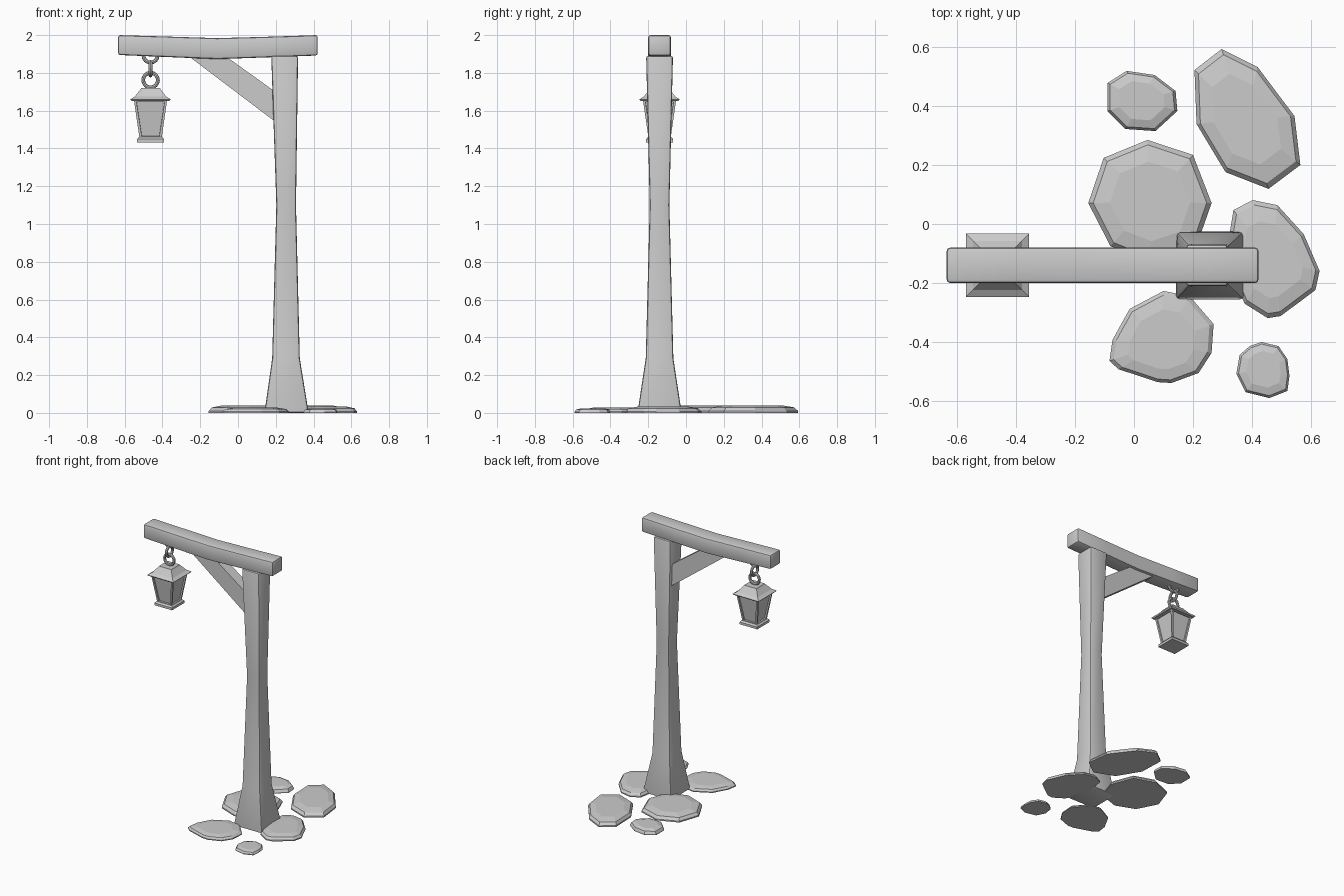
import bpy, bmesh, math
from mathutils import Vector

if "Cube" in bpy.data.objects:
    bpy.data.objects.remove(bpy.data.objects["Cube"])


def loft(name, rings, bevel=0.0, inset=None, smooth=False):
    """Skin a stack of matching closed rings and cap both ends."""
    bm = bmesh.new()
    vs = [[bm.verts.new(p) for p in r] for r in rings]
    n = len(rings[0])
    sides = []
    for a, b in zip(vs, vs[1:]):
        for i in range(n):
            j = (i + 1) % n
            sides.append(bm.faces.new((a[i], a[j], b[j], b[i])))
    bm.faces.new(vs[0][::-1])
    bm.faces.new(vs[-1])
    bmesh.ops.recalc_face_normals(bm, faces=bm.faces)
    if inset:
        # framed panels: flat inset, then a sunken step
        bmesh.ops.inset_individual(bm, faces=sides, thickness=inset[0], depth=0)
        bmesh.ops.inset_individual(bm, faces=sides, thickness=0.001, depth=-inset[1])
    if bevel:
        edges = [e for e in bm.edges if e.calc_face_angle(0) > 0.6]
        bmesh.ops.bevel(bm, geom=edges, offset=bevel, segments=2,
                        profile=0.5, affect='EDGES')
    me = bpy.data.meshes.new(name)
    bm.to_mesh(me)
    bm.free()
    ob = bpy.data.objects.new(name, me)
    bpy.context.collection.objects.link(ob)
    if smooth:
        bpy.ops.object.select_all(action='DESELECT')
        ob.select_set(True)
        bpy.context.view_layer.objects.active = ob
        bpy.ops.object.shade_smooth_by_angle(angle=math.radians(35))
    return ob


def square(cx, cy, h, z):
    return [(cx + sx * h, cy + sy * h, z)
            for sx, sy in ((-1, -1), (1, -1), (1, 1), (-1, 1))]


Y = -0.14      # centre plane of the wooden frame
LX = -0.463    # lantern axis

# Post: flared foot, narrow waist, wider head
post = [(0.257, 0.117, 0.0), (0.254, 0.073, 0.29), (0.255, 0.052, 1.1),
        (0.247, 0.071, 1.89)]
loft("post", [square(x, Y, h, z) for x, h, z in post], bevel=0.012, smooth=True)

# Beam: slightly sagging
beam = [(-0.635, 1.895, 2.0), (-0.4, 1.885, 1.993), (-0.11, 1.873, 1.984),
        (0.15, 1.882, 1.991), (0.422, 1.892, 2.0)]
loft("beam", [[(x, Y - 0.06, lo), (x, Y + 0.06, lo), (x, Y + 0.06, hi), (x, Y - 0.06, hi)]
              for x, lo, hi in beam], bevel=0.012, smooth=True)

# Diagonal brace, ends buried in post and beam
brace = [(-0.29, 1.91), (0.22, 1.524), (0.22, 1.684), (-0.095, 1.91)]
loft("brace", [[(x, Y + s * 0.04, z) for x, z in brace] for s in (-1, 1)])

# Chain links, alternating direction
for i, (z, r) in enumerate(((1.893, 0.038), (1.822, 0.036), (1.762, 0.039))):
    rot = (math.pi / 2, 0, 0) if i % 2 == 0 else (0, math.pi / 2, 0)
    bpy.ops.mesh.primitive_torus_add(location=(LX, Y, z), rotation=rot,
                                     major_radius=r, minor_radius=0.010,
                                     major_segments=16, minor_segments=8)
    bpy.context.object.name = f"chain_link_{i + 1}"
    bpy.ops.object.shade_smooth_by_angle()

# Lantern: flared roof, framed body, base plate
roof = [(0.100, 1.652), (0.107, 1.660), (0.083, 1.675), (0.054, 1.712), (0.050, 1.719)]
loft("lantern_roof", [square(LX, Y, h, z) for h, z in roof])
loft("lantern_body", [square(LX, Y, 0.058, 1.45), square(LX, Y, 0.088, 1.658)],
     inset=(0.018, 0.010))
base = [(0.072, 1.432), (0.072, 1.449), (0.062, 1.460)]
loft("lantern_base", [square(LX, Y, h, z) for h, z in base])

# Paving stones: height, then outline seen from above
stones = {
    "stone_large": (0.040, [(.297, .593), (.419, .532), (.544, .366), (.564, .2),
                            (.456, .119), (.31, .176), (.212, .339), (.205, .522)]),
    "stone_middle": (0.040, [(.046, .285), (.2, .234), (.263, .071), (.21, -.08),
                             (.06, -.13), (-.08, -.075), (-.155, .071), (-.103, .224)]),
    "stone_back_small": (0.034, [(-.025, .519), (.07, .505), (.141, .451), (.147, .383),
                                 (.073, .315), (-.029, .322), (-.09, .383), (-.09, .478)]),
    "stone_right": (0.034, [(.402, .081), (.486, .064), (.575, -.034), (.629, -.159),
                            (.615, -.224), (.497, -.312), (.453, -.319), (.375, -.27),
                            (.31, -.12), (.337, .047)]),
    "stone_front": (0.028, [(.1, -.227), (.188, -.244), (.27, -.339), (.263, -.437),
                            (.219, -.505), (.127, -.539), (.08, -.536), (-.053, -.492),
                            (-.083, -.464), (-.073, -.393), (-.015, -.288)]),
    "stone_front_small": (0.024, [(.432, -.4), (.49, -.414), (.52, -.458), (.527, -.515),
                                  (.52, -.566), (.459, -.59), (.378, -.57), (.347, -.508),
                                  (.358, -.444), (.392, -.414)]),
}
for name, (h, outline) in stones.items():
    pts = [Vector(p) for p in outline]
    c = sum(pts, Vector((0, 0))) / len(pts)
    rings = []
    for scale, z in ((1, 0), (1, 0.25 * h), (0.92, 0.72 * h), (0.65, h)):
        rings.append([(*(c + (p - c) * scale), z) for p in pts])
    loft(name, rings)
